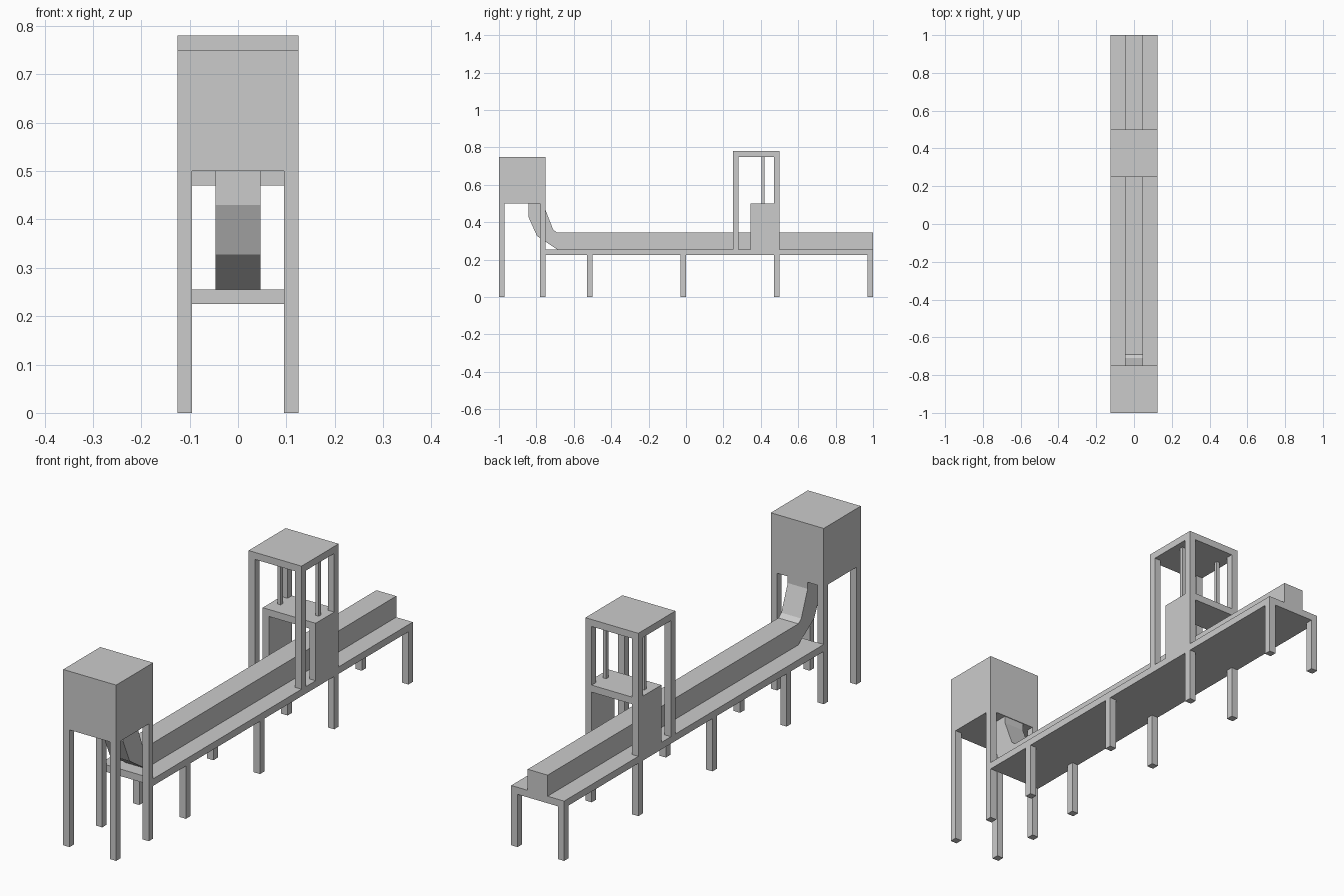
import bpy, bmesh

if "Cube" in bpy.data.objects:
    bpy.data.objects.remove(bpy.data.objects["Cube"])


def box(name, x, y, z):
    """Axis-aligned box from (min, max) ranges."""
    bm = bmesh.new()
    bmesh.ops.create_cube(bm, size=1)
    for v in bm.verts:
        v.co = [r[0] if c < 0 else r[1] for c, r in zip(v.co, (x, y, z))]
    return finish(name, bm)


def finish(name, bm):
    bmesh.ops.recalc_face_normals(bm, faces=bm.faces)
    mesh = bpy.data.meshes.new(name)
    bm.to_mesh(mesh)
    bm.free()
    ob = bpy.data.objects.new(name, mesh)
    bpy.context.collection.objects.link(ob)
    return ob


def pair(name, x, y, z):
    """The same box on the right and left sides."""
    box(name + "_right", x, y, z)
    box(name + "_left", (-x[1], -x[0]), y, z)


W, T = 0.125, 0.03            # half width, bar thickness
FULL, SIDE = (-W, W), (W - T, W)

# Long table with four pairs of legs
box("table_top", FULL, (-0.75, 1.0), (0.225, 0.255))
for i, y in enumerate((-0.5, 0.0, 0.5, 1.0)):
    pair(f"table_leg_{i + 1}", SIDE, (y - T, y), (0, 0.225))

# Raised hopper on four legs
box("hopper", FULL, (-1.0, -0.75), (0.5, 0.75))
pair("hopper_front_leg", SIDE, (-1.0, -0.97), (0, 0.5))
pair("hopper_back_leg", SIDE, (-0.78, -0.75), (0, 0.5))

# Channel along the table
C = 0.047
box("channel", (-C, C), (-0.69, 1.0), (0.255, 0.345))

# Bent chute from hopper to channel: (y, z) outer and inner edges
outer = [(-0.843, 0.5), (-0.843, 0.43), (-0.797, 0.327), (-0.69, 0.255)]
inner = [(-0.753, 0.5), (-0.753, 0.47), (-0.71, 0.36), (-0.69, 0.345)]
bm = bmesh.new()
rings = [[bm.verts.new((x, y, z)) for x, (y, z) in
          ((-C, o), (C, o), (C, i), (-C, i))] for o, i in zip(outer, inner)]
for a, b in zip(rings, rings[1:]):
    for k in range(4):
        n = (k + 1) % 4
        bm.faces.new((a[k], a[n], b[n], b[k]))
bm.faces.new(rings[0])
bm.faces.new(rings[-1])
finish("chute", bm)

# Press frame: four posts and a roof
pair("press_front_post", SIDE, (0.25, 0.28), (0.255, 0.75))
pair("press_back_post", SIDE, (0.47, 0.5), (0.255, 0.75))
box("press_roof", FULL, (0.25, 0.5), (0.75, 0.78))

# Gate inside the frame, hung on two thin rods
pair("gate_wall", SIDE, (0.345, 0.5), (0.255, 0.47))
box("gate_top", FULL, (0.345, 0.5), (0.47, 0.5))
pair("gate_rod", (0.0825, 0.0975), (0.405, 0.42), (0.5, 0.75))
